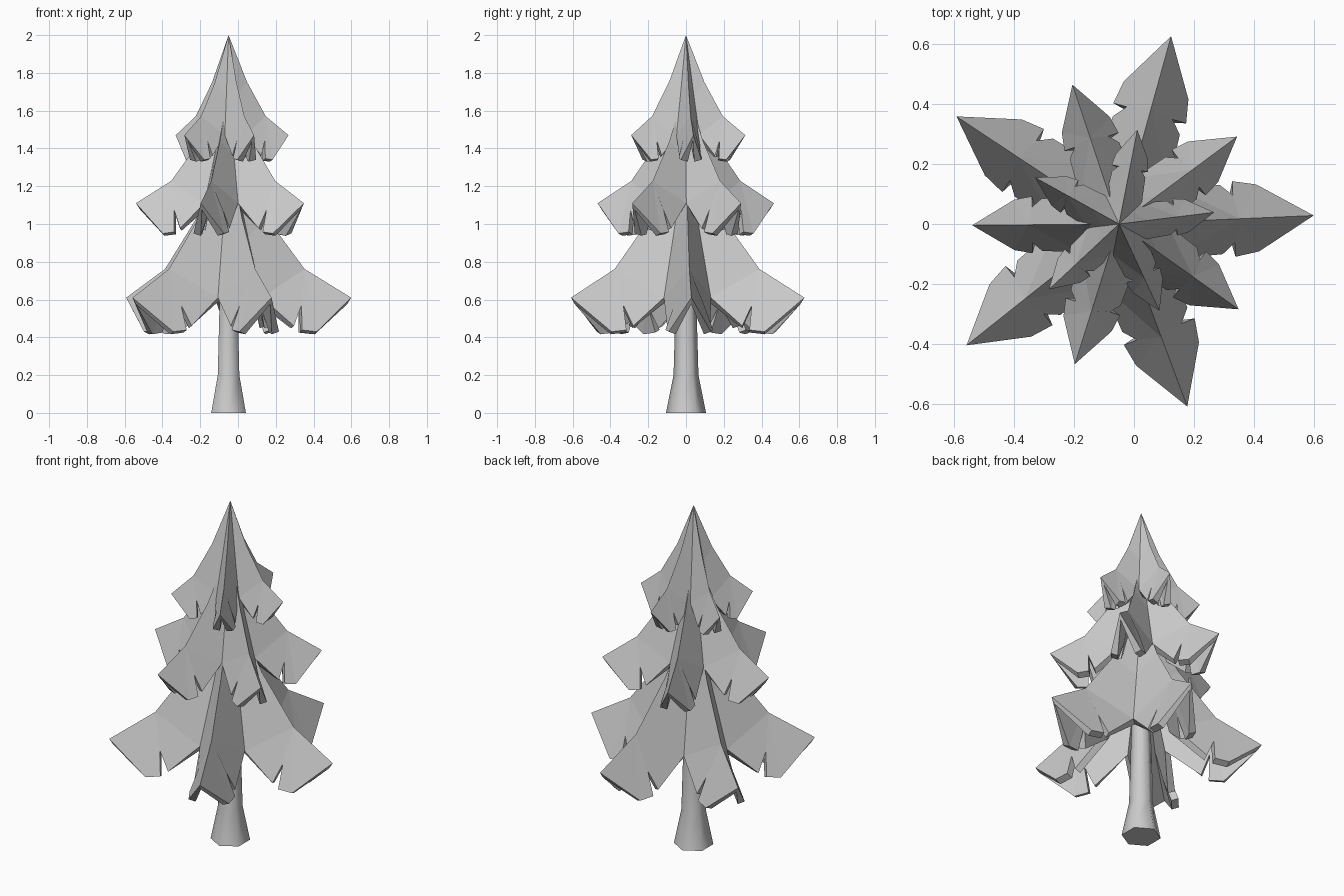
import bpy, bmesh
from math import sin, cos, tan, pi, radians

if "Cube" in bpy.data.objects:
    bpy.data.objects.remove(bpy.data.objects["Cube"])

CX = -0.05  # tree axis


def add_object(name, verts, faces):
    mesh = bpy.data.meshes.new(name)
    mesh.from_pydata(verts, [], faces)
    obj = bpy.data.objects.new(name, mesh)
    bpy.context.collection.objects.link(obj)
    return obj


def tier(name, radius, tip_z, height, drop, angle):
    """Five folded, notched boughs round the axis, joined along valleys."""
    h, d = height, drop
    # ridge points: along bough, sideways, height
    ridge = [(0, 0, h), (.31, 0, .53 * h), (.62, 0, .19 * h), (1, 0, 0)]
    # lower edge: two valley points, notch, outer corner
    c, s = cos(pi / 5), sin(pi / 5)
    edge = [(.19 * c, .19 * s, .40 * h), (.325 * c, .325 * s, 0),
            (.525, .178, -.83 * d), (.59, .122, -.22 * d),
            (.59, .194, -.95 * d), (.712, .172, -d)]
    pts = ridge + edge
    polys = [(0, 1, 4), (1, 2, 5, 4), (2, 7, 6, 5), (2, 3, 9), (2, 9, 8, 7)]
    verts, faces = [], []
    for k in range(5):
        a = radians(angle + 72 * k)
        for side in (1, -1):
            base = len(verts)
            for r, w, z in pts:
                r, w = r * radius, w * radius * side
                verts.append((CX + r * cos(a) - w * sin(a),
                              r * sin(a) + w * cos(a), tip_z + z))
            for p in polys:
                f = [base + i for i in p]
                faces.append(f if side > 0 else f[::-1])
    obj = add_object(name, verts, faces)
    bm = bmesh.new()
    bm.from_mesh(obj.data)
    bmesh.ops.remove_doubles(bm, verts=bm.verts, dist=0.0005)
    bm.to_mesh(obj.data)
    bm.free()
    mod = obj.modifiers.new("thickness", 'SOLIDIFY')
    mod.thickness = 0.04
    mod.offset = -1
    return obj


# Foliage
tier("lower_boughs", .65, .61, .80, .18, 2.5)
tier("middle_boughs", .49, 1.11, .62, .16, 36.5)
tier("top_boughs", .32, 1.47, .53, .13, 7)

# Trunk with flared foot
N = 6
profile = [(.106, 0), (.066, .20), (.056, .55), (.035, 1.2)]
tv = [(CX + r * cos(pi / 2 + 2 * pi * i / N), r * sin(pi / 2 + 2 * pi * i / N), z)
      for r, z in profile for i in range(N)]
tf = [(j * N + i, j * N + (i + 1) % N, (j + 1) * N + (i + 1) % N, (j + 1) * N + i)
      for j in range(len(profile) - 1) for i in range(N)]
tf += [tuple(range(N))[::-1], tuple(range((len(profile) - 1) * N, len(profile) * N))]
trunk = add_object("trunk", tv, tf)
bpy.context.view_layer.objects.active = trunk
trunk.select_set(True)
bpy.ops.object.shade_smooth_by_angle(angle=radians(65))
